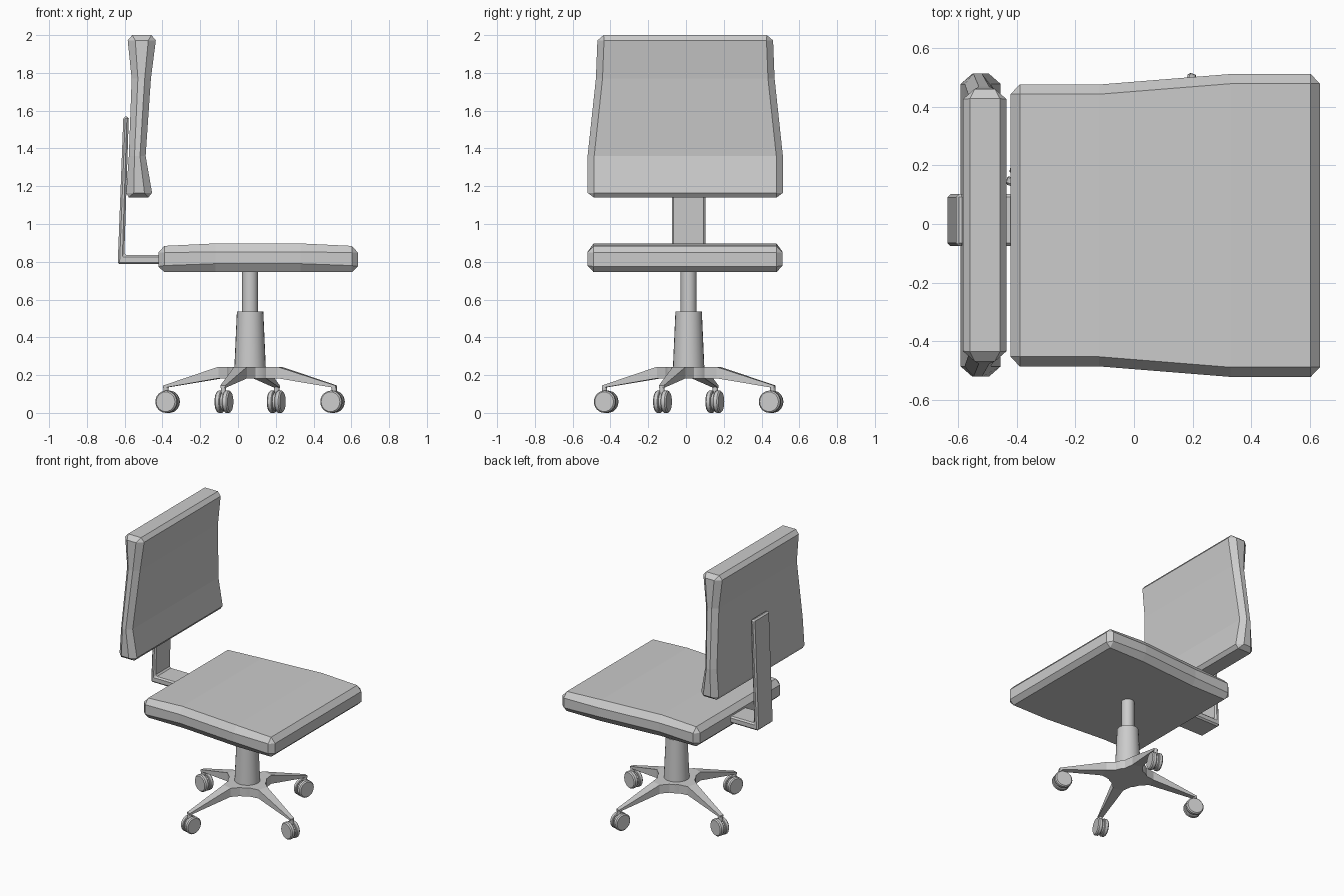
import bpy, bmesh, math
from mathutils import Matrix, Vector

if "Cube" in bpy.data.objects:
    bpy.data.objects.remove(bpy.data.objects["Cube"])

CX, CY = 0.064, 0.014   # axis of the column and star base


def make(name, bm, smooth=False):
    bmesh.ops.remove_doubles(bm, verts=bm.verts, dist=1e-5)
    bmesh.ops.recalc_face_normals(bm, faces=bm.faces)
    me = bpy.data.meshes.new(name)
    bm.to_mesh(me)
    bm.free()
    ob = bpy.data.objects.new(name, me)
    bpy.context.collection.objects.link(ob)
    if smooth:
        bpy.ops.object.select_all(action='DESELECT')
        ob.select_set(True)
        bpy.context.view_layer.objects.active = ob
        bpy.ops.object.shade_smooth_by_angle(angle=math.radians(35))
    return ob


def loft(bm, rings):
    rows = [[bm.verts.new(p) for p in r] for r in rings]
    n = len(rows[0])
    for a, b in zip(rows, rows[1:]):
        for i in range(n):
            j = (i + 1) % n
            bm.faces.new((a[i], a[j], b[j], b[i]))
    bm.faces.new(rows[0])
    bm.faces.new(rows[-1])


def octagon(w, lo, hi, c, d):
    # chamfered rectangle: half width w, depth lo..hi, chamfer c across, d deep
    return [(w - c, lo), (w, lo + d), (w, hi - d), (w - c, hi),
            (c - w, hi), (-w, hi - d), (-w, lo + d), (c - w, lo)]


def lathe(bm, profile, mat=Matrix(), n=24):
    loft(bm, [[mat @ Vector((r * math.cos(2 * math.pi * i / n),
                             r * math.sin(2 * math.pi * i / n), z))
               for i in range(n)] for r, z in profile])


# seat cushion: chamfered sections along x (x, half width, bottom, top, chamfers)
bm = bmesh.new()
stations = [(-0.422, 0.448, 0.775, 0.848, 0, 0), (-0.39, 0.481, 0.745, 0.884, 0.033, 0.035),
            (-0.12, 0.481, 0.745, 0.897, 0.033, 0.045), (0.33, 0.517, 0.745, 0.897, 0.033, 0.045),
            (0.603, 0.517, 0.745, 0.884, 0.033, 0.035), (0.635, 0.484, 0.775, 0.848, 0, 0)]
loft(bm, [[(x, y - 0.005, z) for y, z in octagon(w, lo, hi, c, d)]
          for x, w, lo, hi, c, d in stations])
make("seat", bm)

# backrest cushion: chamfered sections along z (z, half width, back, front, chamfers)
bm = bmesh.new()
stations = [(1.14, 0.484, -0.578, -0.475, 0, 0), (1.165, 0.517, -0.592, -0.455, 0.035, 0.04),
            (1.36, 0.517, -0.578, -0.489, 0.035, 0.03), (1.77, 0.473, -0.563, -0.461, 0.035, 0.033),
            (1.972, 0.465, -0.584, -0.435, 0.035, 0.04), (2.0, 0.432, -0.56, -0.458, 0, 0)]
loft(bm, [[(x, y - 0.004, z) for y, x in octagon(w, lo, hi, c, d)]
          for z, w, lo, hi, c, d in stations])
make("backrest", bm)

# L-shaped bracket joining seat and backrest
bm = bmesh.new()
prof = [(-0.637, 0.787), (-0.607, 1.568), (-0.578, 1.568), (-0.602, 0.835),
        (-0.38, 0.835), (-0.38, 0.787)]
loft(bm, [[(x, y, z) for x, z in prof] for y in (-0.075, 0.102)])
bracket = make("back_bracket", bm)
bev = bracket.modifiers.new("chamfer", 'BEVEL')
bev.width = 0.01
bev.segments = 1

# gas column and its tapered sleeve
axis = Matrix.Translation((CX, CY, 0))
bm = bmesh.new()
lathe(bm, [(0.042, 0.5), (0.042, 0.755)], axis)
make("column", bm, True)
bm = bmesh.new()
lathe(bm, [(0.085, 0.2), (0.070, 0.536)], axis)
make("column_sleeve", bm, True)

# hub of the star base
bm = bmesh.new()
lathe(bm, [(0.125, 0.183), (0.125, 0.244)], axis)
make("base_hub", bm, True)

# four arms with twin-wheel casters
for k in range(4):
    turn = axis @ Matrix.Rotation(math.radians(72.4 + 90 * k), 4, 'Z')

    bm = bmesh.new()
    arm = [(0.06, 0.085, 0.183, 0.244), (0.118, 0.058, 0.183, 0.244),
           (0.165, 0.036, 0.183, 0.244), (0.478, 0.014, 0.132, 0.145)]
    loft(bm, [[turn @ Vector(p) for p in ((r, -w, lo), (r, w, lo), (r, w, hi), (r, -w, hi))]
              for r, w, lo, hi in arm])
    make(f"base_arm_{k + 1}", bm)

    bm = bmesh.new()
    lathe(bm, [(0.014, 0.1), (0.014, 0.137)], turn @ Matrix.Translation((0.467, 0, 0)), 12)
    make(f"caster_stem_{k + 1}", bm, True)

    axle = turn @ Matrix.Translation((0.458, 0, 0.059)) @ Matrix.Rotation(math.pi / 2, 4, 'X')
    bm = bmesh.new()
    lathe(bm, [(0.048, -0.012), (0.048, 0.012)], axle)
    make(f"caster_housing_{k + 1}", bm, True)
    for side, s in (("left", 1), ("right", -1)):
        bm = bmesh.new()
        lathe(bm, [(0.055, s * 0.007), (0.059, s * 0.011), (0.059, s * 0.029),
                   (0.052, s * 0.036)], axle)
        make(f"caster_wheel_{side}_{k + 1}", bm, True)
